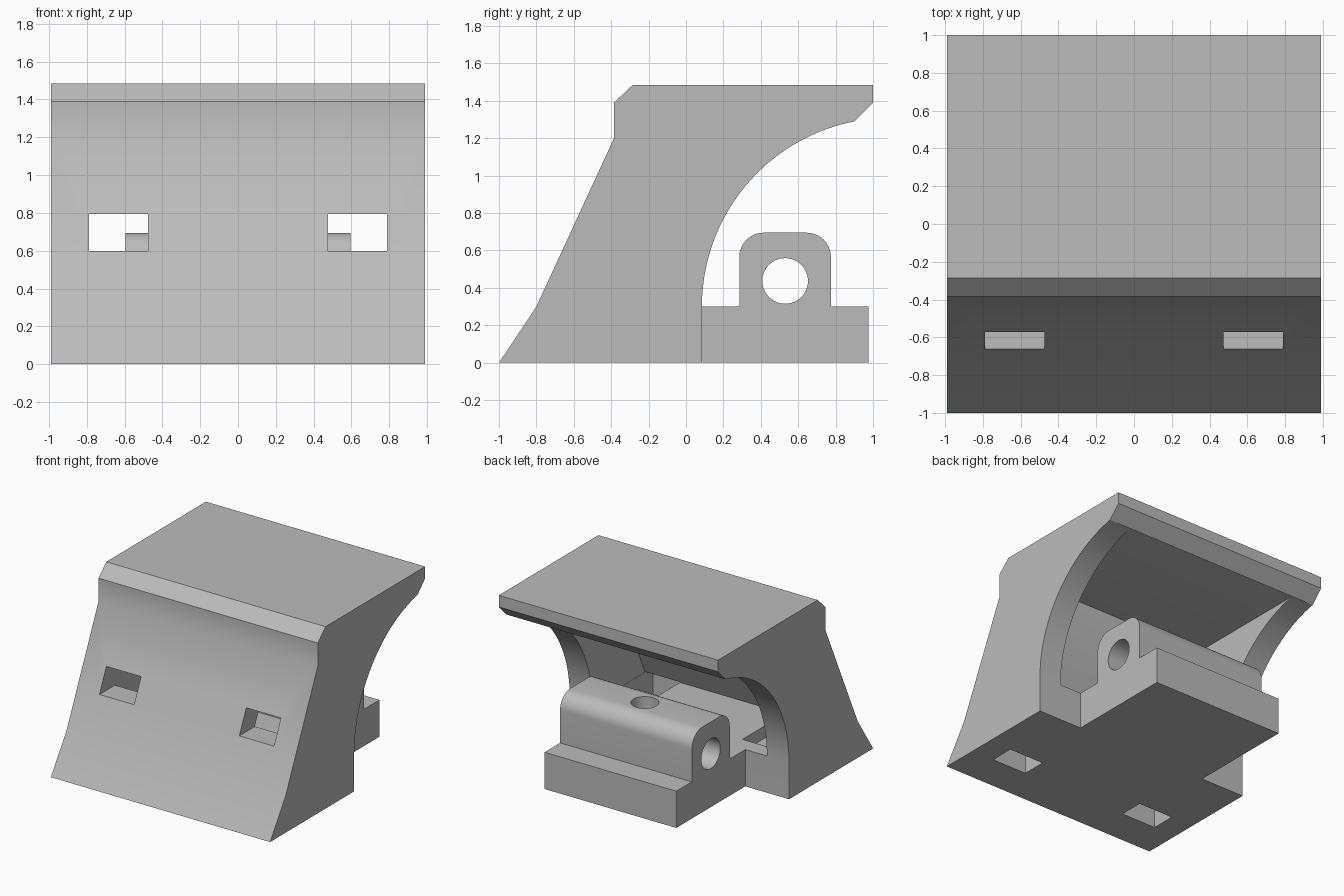
import bpy, bmesh
from math import sin, cos, pi, radians
from mathutils import Matrix

cube = bpy.data.objects.get("Cube")
if cube:
    bpy.data.objects.remove(cube, do_unlink=True)

grey = bpy.data.materials.new("plain_grey")
grey.use_nodes = True
colour = (0.5, 0.5, 0.5, 1)
grey.diffuse_color = colour
grey.node_tree.nodes["Principled BSDF"].inputs["Base Color"].default_value = colour


def make_object(name, bm):
    bmesh.ops.recalc_face_normals(bm, faces=bm.faces[:])
    mesh = bpy.data.meshes.new(name)
    bm.to_mesh(mesh)
    bm.free()
    mesh.materials.append(grey)
    obj = bpy.data.objects.new(name, mesh)
    bpy.context.collection.objects.link(obj)
    return obj


def prism(name, profile, x0, x1):
    """Extrude a (y, z) profile from x0 to x1."""
    bm = bmesh.new()
    face = bm.faces.new([bm.verts.new((x0, y, z)) for y, z in profile])
    new = bmesh.ops.extrude_face_region(bm, geom=[face])["geom"]
    verts = [v for v in new if isinstance(v, bmesh.types.BMVert)]
    bmesh.ops.translate(bm, verts=verts, vec=(x1 - x0, 0, 0))
    return make_object(name, bm)


def box(name, x0, x1, y0, y1, z0, z1):
    return prism(name, [(y0, z0), (y1, z0), (y1, z1), (y0, z1)], x0, x1)


def cylinder(name, radius, depth, matrix):
    bm = bmesh.new()
    bmesh.ops.create_cone(bm, cap_ends=True, segments=48, radius1=radius,
                          radius2=radius, depth=depth, matrix=matrix)
    return make_object(name, bm)


def arc(cy, cz, r, start, end, steps):
    angles = [radians(start + (end - start) * i / steps) for i in range(steps + 1)]
    return [(cy + r * cos(a), cz + r * sin(a)) for a in angles]


def cut(obj, cutters):
    """Subtract each cutter, bake the result and remove the cutters."""
    for c in cutters:
        c.hide_render = True
        mod = obj.modifiers.new("cut", "BOOLEAN")
        mod.operation = "DIFFERENCE"
        mod.solver = "EXACT"
        mod.object = c
    deps = bpy.context.evaluated_depsgraph_get()
    baked = bpy.data.meshes.new_from_object(obj.evaluated_get(deps))
    obj.modifiers.clear()
    obj.data = baked
    for c in cutters:
        bpy.data.objects.remove(c, do_unlink=True)


def smooth(obj):
    bpy.ops.object.select_all(action="DESELECT")
    obj.select_set(True)
    bpy.context.view_layer.objects.active = obj
    bpy.ops.object.shade_smooth_by_angle(angle=radians(25))


# Main body: sloped front, overhanging top and curved underside
sweep = arc(1.094, 0.3, 1.009, 101, 180, 32)
body = prism("body", [(0.085, 0), (-1, 0), (-0.8, 0.3), (-0.385, 1.2),
                      (-0.385, 1.39), (-0.285, 1.485), (1, 1.485),
                      (1, 1.39)] + sweep, -0.99, 0.99)

# Hollow between the side walls, following the front slope
cutters = [prism("hollow", [(-0.6, 0.3), (-0.185, 1.2), (-0.185, 1.29),
                            (1.2, 1.29), (1.2, 0.3)], -0.79, 0.79)]

# Strap slots on both sides: front opening, floor recess, bottom opening
for side in (-1, 1):
    x0, x1 = sorted((side * 0.475, side * 0.788))
    cutters += [box("front_slot", x0, x1, -1, -0.15, 0.6, 0.795),
                box("floor_recess", x0, x1, -0.7, -0.05, 0.2, 0.305),
                box("bottom_slot", x0, x1, -0.7, -0.5, -0.1, 0.25)]
cut(body, cutters)
smooth(body)

# Bearing block: base step with a round-shouldered lug
lug = arc(0.645, 0.565, 0.13, 0, 90, 10) + arc(0.415, 0.565, 0.13, 90, 180, 10)
block = prism("bearing_block", [(0.085, 0), (0.975, 0), (0.975, 0.3),
                                (0.775, 0.3)] + lug +
              [(0.285, 0.3), (0.085, 0.3)], -0.595, 0.595)

# Cross bore for the shaft and a vertical hole meeting it
bore = cylinder("bore", 0.122, 2, Matrix.Translation((0, 0.53, 0.437))
                @ Matrix.Rotation(pi / 2, 4, "Y"))
top_hole = cylinder("top_hole", 0.104, 0.4, Matrix.Translation((0, 0.53, 0.64)))
cut(block, [bore, top_hole])
smooth(block)
